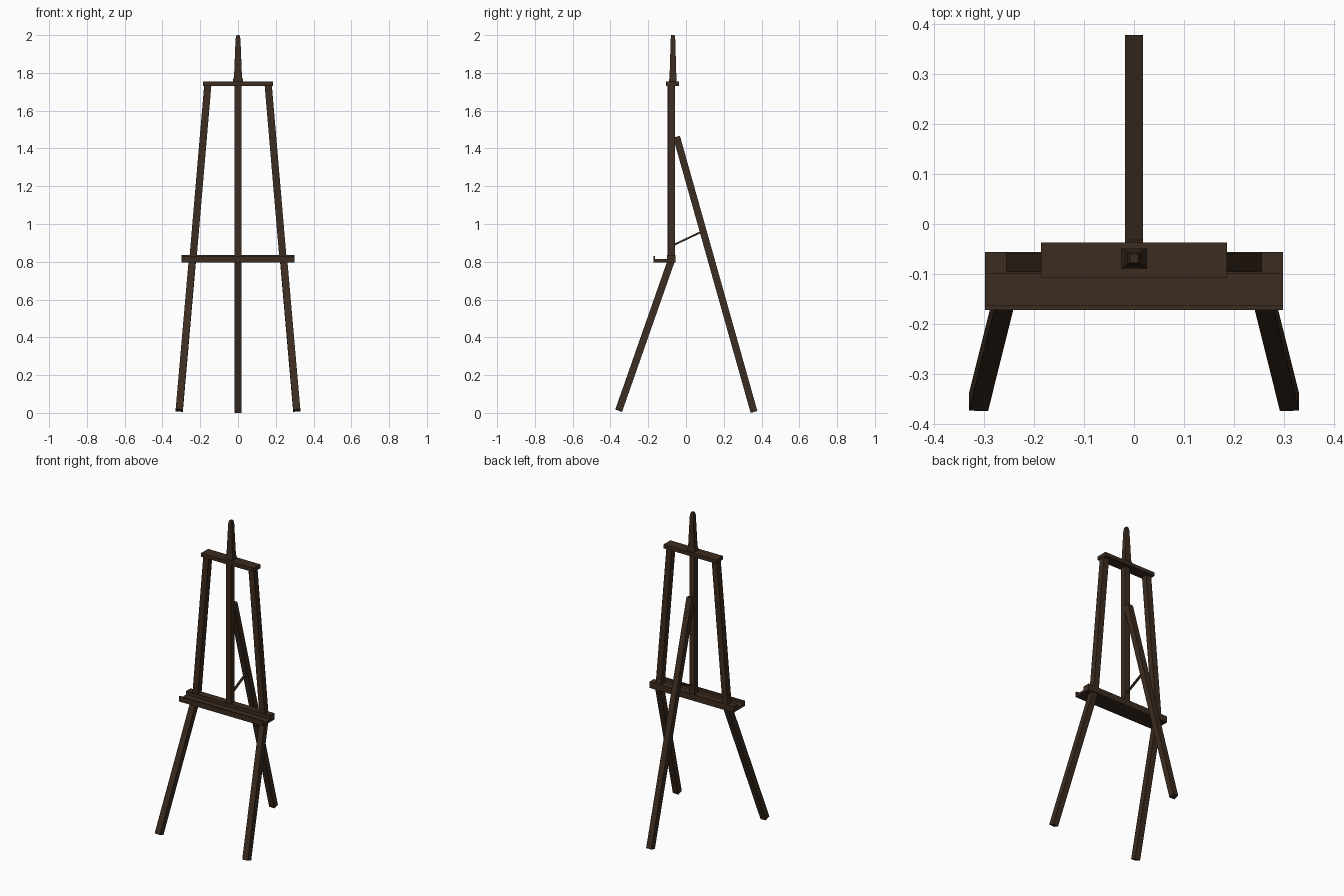
import bpy, bmesh
from mathutils import Vector, Matrix

if "Cube" in bpy.data.objects:
    bpy.data.objects.remove(bpy.data.objects["Cube"])

wood = bpy.data.materials.new("dark_wood")
wood.diffuse_color = (0.045, 0.025, 0.014, 1)
wood.use_nodes = True
wood.node_tree.nodes["Principled BSDF"].inputs["Base Color"].default_value = wood.diffuse_color


def finish(name, bm):
    bmesh.ops.recalc_face_normals(bm, faces=bm.faces)
    me = bpy.data.meshes.new(name)
    bm.to_mesh(me)
    bm.free()
    me.materials.append(wood)
    ob = bpy.data.objects.new(name, me)
    bpy.context.collection.objects.link(ob)
    return ob


def box(name, lo, hi):
    lo, hi = Vector(lo), Vector(hi)
    bm = bmesh.new()
    bmesh.ops.create_cube(bm, size=1, matrix=Matrix.Translation((lo + hi) / 2)
                          @ Matrix.Diagonal((*(hi - lo), 1)))
    return finish(name, bm)


def beam(name, a, b, wx, wy):
    """Square-cut timber from a to b, its width axis kept close to x."""
    a, b = Vector(a), Vector(b)
    z = (b - a).normalized()
    y = z.cross(Vector((1, 0, 0))).normalized()
    x = y.cross(z)
    rot = Matrix((x, y, z)).transposed().to_4x4()
    bm = bmesh.new()
    bmesh.ops.create_cube(bm, size=1, matrix=Matrix.Translation((a + b) / 2) @ rot
                          @ Matrix.Diagonal((wx, wy, (b - a).length, 1)))
    return finish(name, bm)


def extrude_x(name, profile, half):
    bm = bmesh.new()
    face = bm.faces.new([bm.verts.new((-half, y, z)) for y, z in profile])
    ext = bmesh.ops.extrude_face_region(bm, geom=[face])
    bmesh.ops.translate(bm, vec=(2 * half, 0, 0),
                        verts=[v for v in ext["geom"] if isinstance(v, bmesh.types.BMVert)])
    return finish(name, bm)


# Upper uprights and splayed front legs
for side, s in (("left", -1), ("right", 1)):
    beam(f"{side}_upright", (s * 0.238, -0.077, 0.82), (s * 0.160, -0.077, 1.735), 0.038, 0.038)
    beam(f"{side}_front_leg", (s * 0.311, -0.356, 0.013), (s * 0.241, -0.075, 0.815), 0.038, 0.038)

# Top bar and central mast
box("top_bar", (-0.186, -0.107, 1.73), (0.186, -0.037, 1.754))
box("mast", (-0.018, -0.097, 0.81), (0.018, -0.059, 1.74))

# Tapered finial built from stacked square rings
bm = bmesh.new()
rings = []
for z, hx, hy in ((1.75, 0.026, 0.020), (1.765, 0.026, 0.020), (1.78, 0.021, 0.018),
                  (1.98, 0.013, 0.012), (2.0, 0.008, 0.009)):
    rings.append([bm.verts.new((sx * hx, -0.069 + sy * hy, z))
                  for sx, sy in ((-1, -1), (1, -1), (1, 1), (-1, 1))])
for r0, r1 in zip(rings, rings[1:]):
    for i in range(4):
        j = (i + 1) % 4
        bm.faces.new((r0[i], r0[j], r1[j], r1[i]))
bm.faces.new(rings[0])
bm.faces.new(rings[-1])
finish("finial", bm)

# Canvas tray: back rail, flat shelf and front lip in one profile
extrude_x("canvas_tray", ((-0.172, 0.797), (-0.056, 0.797), (-0.056, 0.837), (-0.100, 0.837),
                          (-0.100, 0.814), (-0.163, 0.814), (-0.163, 0.830), (-0.172, 0.830)), 0.298)

# Rear leg and its thin strut
beam("rear_leg", (0, 0.360, 0.005), (0, -0.050, 1.462), 0.037, 0.037)
beam("rear_strut", (0, -0.065, 0.889), (0, 0.078, 0.957), 0.012, 0.010)
